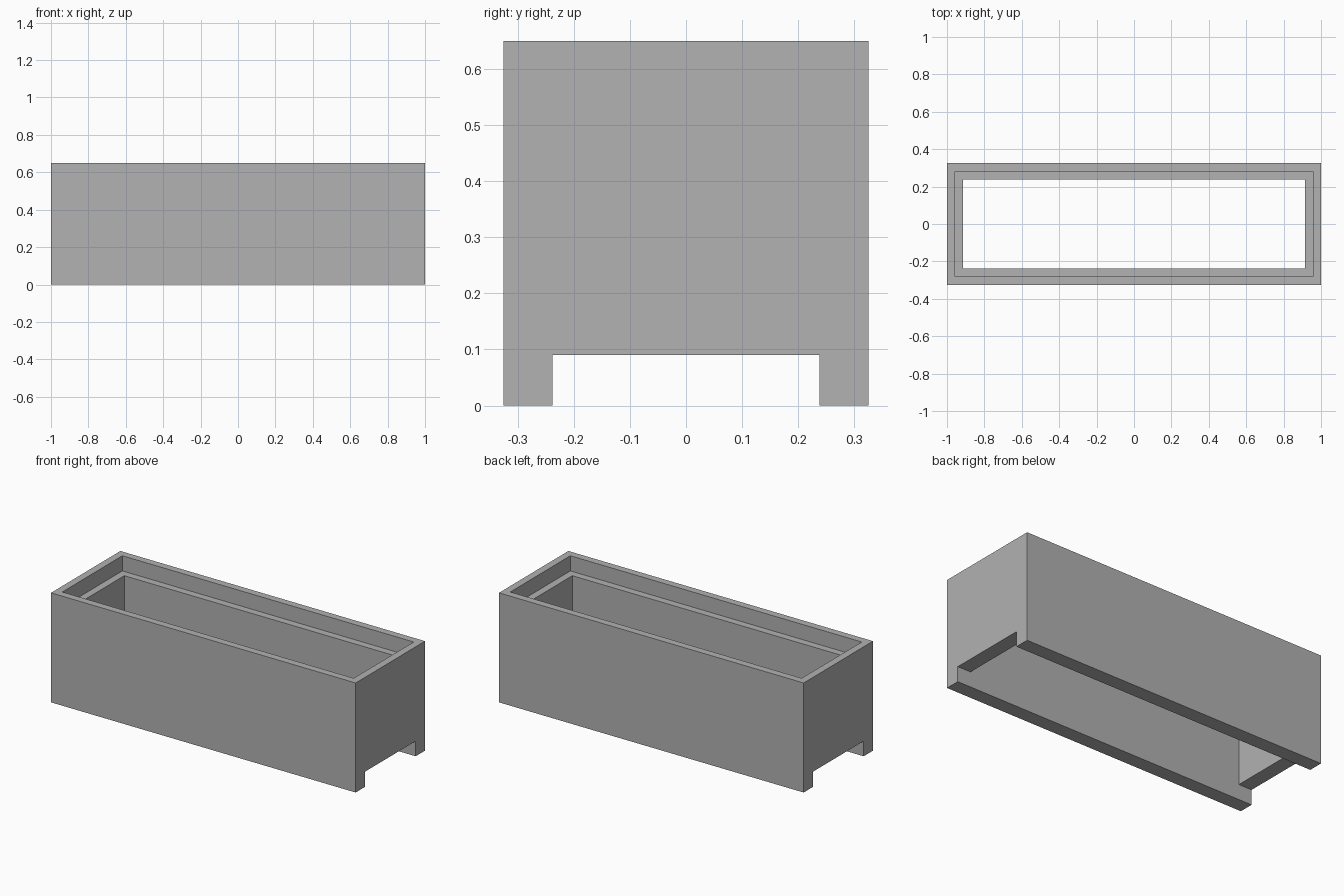
import bpy

cube = bpy.data.objects.get("Cube")
if cube:
    bpy.data.objects.remove(cube, do_unlink=True)

LENGTH, DEPTH, HEIGHT = 2.0, 0.65, 0.65
WALL = 0.087        # full wall thickness
LIP = 0.0435        # thinner wall above the ledge
LEDGE_Z = 0.56
NOTCH_Z = 0.09      # underside of the end walls

grey = bpy.data.materials.new("plain grey")
grey.use_nodes = True
colour = (0.445, 0.445, 0.445, 1)
grey.diffuse_color = colour
grey.node_tree.nodes["Principled BSDF"].inputs["Base Color"].default_value = colour


def box(name, width, depth, bottom, top):
    """Box centred on x and y, between two heights."""
    bpy.ops.mesh.primitive_cube_add(size=1, location=(0, 0, 0))
    obj = bpy.context.object
    obj.name = name
    for v in obj.data.vertices:
        v.co.x *= width
        v.co.y *= depth
        v.co.z = top if v.co.z > 0 else bottom
    obj.data.materials.append(grey)
    return obj


def carve(target, cutter):
    """Subtract the cutter and remove it."""
    mod = target.modifiers.new(cutter.name, 'BOOLEAN')
    mod.operation = 'DIFFERENCE'
    mod.solver = 'EXACT'
    mod.object = cutter
    bpy.context.view_layer.objects.active = target
    bpy.ops.object.modifier_apply(modifier=mod.name)
    bpy.data.objects.remove(cutter, do_unlink=True)


# Outer block of the planter
planter = box("planter_body", LENGTH, DEPTH, 0, HEIGHT)

# Open shaft through the middle
carve(planter, box("shaft", LENGTH - 2 * WALL, DEPTH - 2 * WALL, -0.2, 1))

# Wider recess at the top, leaving a ledge
carve(planter, box("recess", LENGTH - 2 * LIP, DEPTH - 2 * LIP, LEDGE_Z, 1))

# Channel under both ends, leaving the long walls as feet
carve(planter, box("channel", LENGTH + 1, DEPTH - 2 * WALL, -0.2, NOTCH_Z))
